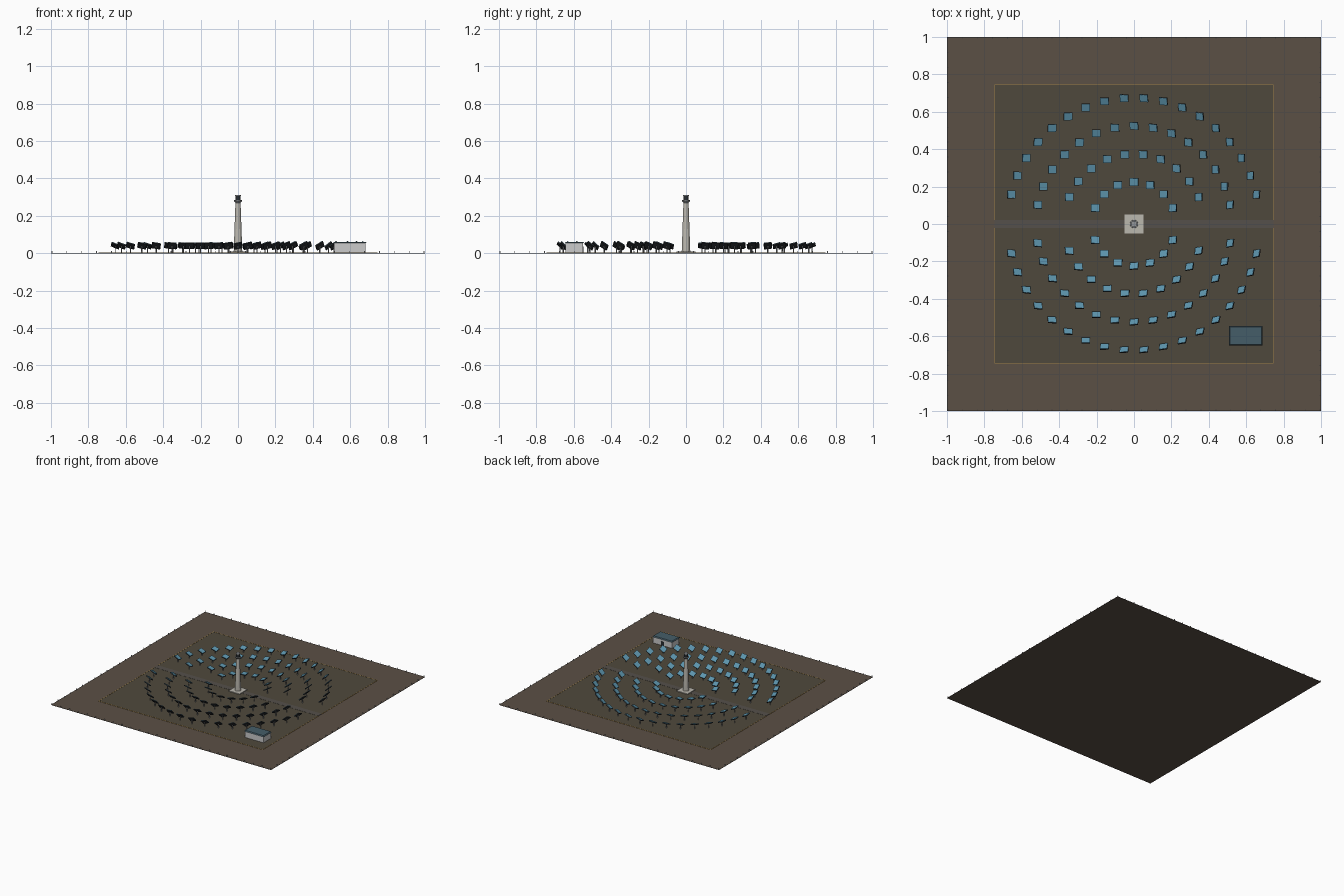
import bpy, bmesh, math
from mathutils import Vector, Matrix

if "Cube" in bpy.data.objects:
    bpy.data.objects.remove(bpy.data.objects["Cube"])


def mat(name, r, g, b):
    m = bpy.data.materials.new(name)
    m.diffuse_color = (r, g, b, 1)
    m.use_nodes = True
    m.node_tree.nodes["Principled BSDF"].inputs["Base Color"].default_value = m.diffuse_color
    return m


SOIL = mat("soil", 0.105, 0.08, 0.06)
FIELD = mat("field_soil", 0.078, 0.066, 0.046)
ROAD = mat("road_grey", 0.09, 0.08, 0.07)
YELLOW = mat("yellow_line", 0.35, 0.22, 0.06)
MIRROR = mat("mirror_blue", 0.11, 0.3, 0.42)
DARK = mat("dark_metal", 0.02, 0.024, 0.028)
STEEL = mat("steel", 0.3, 0.31, 0.32)
CONCRETE = mat("concrete", 0.5, 0.48, 0.43)
WALL = mat("wall_grey", 0.6, 0.62, 0.62)
ROOF = mat("roof_blue", 0.06, 0.11, 0.14)


def box(bm, centre, size, rot=None):
    m = Matrix.Translation(centre)
    if rot:
        m = m @ rot.to_matrix().to_4x4()
    bmesh.ops.create_cube(bm, size=1, matrix=m @ Matrix.Diagonal((*size, 1)))


def cone(bm, x, y, z0, z1, r0, r1, n):
    bmesh.ops.create_cone(bm, cap_ends=True, segments=n, radius1=r0, radius2=r1,
                          depth=z1 - z0, matrix=Matrix.Translation((x, y, (z0 + z1) / 2)))


def finish(bm, name, material):
    me = bpy.data.meshes.new(name)
    bm.to_mesh(me)
    bm.free()
    me.materials.append(material)
    ob = bpy.data.objects.new(name, me)
    bpy.context.collection.objects.link(ob)
    return ob


def boxes(name, material, items):
    bm = bmesh.new()
    for c, s in items:
        box(bm, c, s)
    return finish(bm, name, material)


def column(name, material, rings, n=12):
    bm = bmesh.new()
    for z0, z1, r0, r1 in rings:
        cone(bm, 0, 0, z0, z1, r0, r1, n)
    return finish(bm, name, material)


# ground, field, road and yellow boundary with gate gaps
boxes("ground", SOIL, [((0, 0, 0.001), (2, 2, 0.002))])
boxes("field", FIELD, [((0, 0, 0.0025), (1.49, 1.49, 0.001))])
boxes("road", ROAD, [((0, 0, 0.0035), (1.49, 0.045, 0.001))])
E = 0.745
lines = [((0, s * E, 0.003), (2 * E, 0.004, 0.002)) for s in (-1, 1)]
lines += [((sx * E, sy * (E + 0.022) / 2, 0.003), (0.004, E - 0.022, 0.002))
          for sx in (-1, 1) for sy in (-1, 1)]
boxes("boundary_line", YELLOW, lines)

# perimeter posts
posts = []
for i in range(26):
    t = -0.995 + 1.99 * i / 25
    for s in (-0.995, 0.995):
        posts += [((t, s, 0.007), (0.004, 0.004, 0.012)), ((s, t, 0.007), (0.004, 0.004, 0.012))]
boxes("perimeter_posts", WALL, posts)

# central tower
boxes("tower_pad", CONCRETE, [((0, 0, 0.005), (0.1, 0.1, 0.008))])
column("tower_shaft", CONCRETE, [(0.008, 0.275, 0.023, 0.0135)])
column("tower_platform", STEEL, [(0.27, 0.28, 0.014, 0.022), (0.28, 0.284, 0.022, 0.022)])
column("receiver", DARK, [(0.284, 0.305, 0.0145, 0.0145)])
column("receiver_cap", STEEL, [(0.305, 0.312, 0.0165, 0.0165)])

# mirrors: rings aimed halfway between sun and receiver
sun = Vector((-0.35, 0.42, 0.84)).normalized()
target = Vector((0, 0, 0.295))
mirrors, frames, stands = bmesh.new(), bmesh.new(), bmesh.new()
for ring, (radius, count) in enumerate([(0.225, 16), (0.375, 24), (0.525, 32), (0.675, 40)]):
    for i in range(count):
        a = (i + 0.5 * (ring % 2)) * 2 * math.pi / count
        p = Vector((radius * math.cos(a), radius * math.sin(a), 0.04))
        if abs(p.y) < 0.06:
            continue
        n = ((target - p).normalized() + sun).normalized()
        q = Vector((0, 0, 1)).rotation_difference(n)
        box(frames, p, (0.046, 0.042, 0.006), q)
        box(mirrors, p + n * 0.004, (0.045, 0.041, 0.002), q)
        cone(stands, p.x, p.y, 0.002, 0.038, 0.003, 0.003, 6)
finish(mirrors, "mirror_panels", MIRROR)
finish(frames, "mirror_frames", DARK)
finish(stands, "mirror_stands", STEEL)

# control building with low hipped roof and door at the back
boxes("building_walls", WALL, [((0.598, -0.597, 0.028), (0.17, 0.094, 0.053))])
bm = bmesh.new()
box(bm, (0.598, -0.597, 0.058), (0.18, 0.104, 0.007))
for v in bm.verts:
    if v.co.z > 0.058:
        v.co.x += 0.006 * (1 if v.co.x < 0.598 else -1)
        v.co.y += 0.006 * (1 if v.co.y < -0.597 else -1)
finish(bm, "building_roof", ROOF)
boxes("building_door", DARK, [((0.598, -0.5495, 0.019), (0.026, 0.003, 0.034))])
